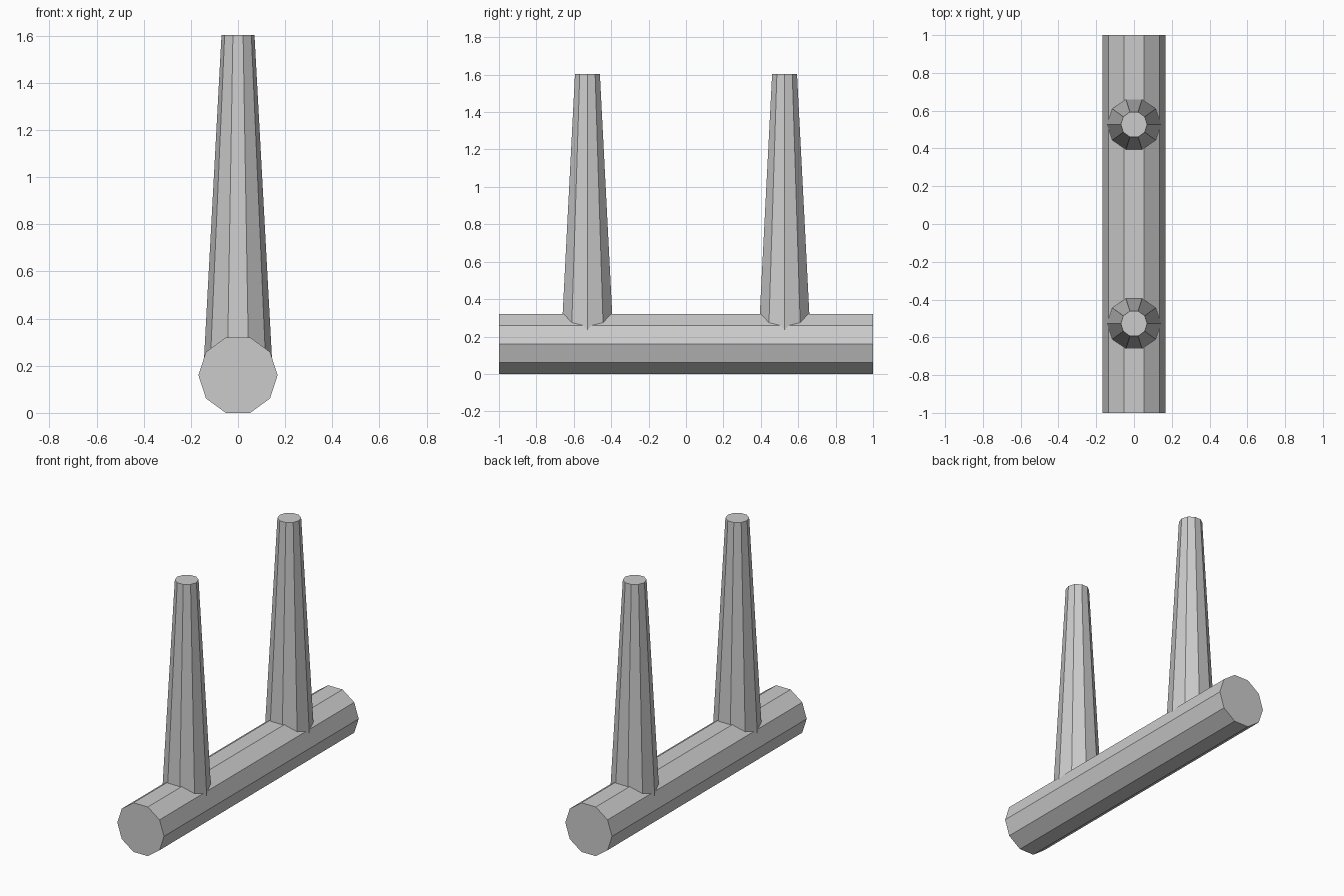
import bpy, bmesh
from math import radians
from mathutils import Matrix

if "Cube" in bpy.data.objects:
    bpy.data.objects.remove(bpy.data.objects["Cube"])


def tapered_cylinder(name, r1, r2, depth, placement):
    """Ten-sided capped cylinder with corners on its local x axis."""
    bm = bmesh.new()
    bmesh.ops.create_cone(bm, cap_ends=True, segments=10, radius1=r1, radius2=r2, depth=depth,
                          matrix=placement @ Matrix.Rotation(radians(90), 4, 'Z'))
    mesh = bpy.data.meshes.new(name)
    bm.to_mesh(mesh)
    bm.free()
    obj = bpy.data.objects.new(name, mesh)
    bpy.context.collection.objects.link(obj)
    return obj


BAR_R, AXIS_Z, TOP_Z, POST_Y = 0.168, 0.16, 1.603, 0.527

# Horizontal base bar lying along y
tapered_cylinder("base_bar", BAR_R, BAR_R, 2.0,
                 Matrix.Translation((0, 0, AXIS_Z)) @ Matrix.Rotation(radians(90), 4, 'X'))

# Two tapered posts rising from the bar's axis
for name, side in (("front_post", -1), ("back_post", 1)):
    tapered_cylinder(name, 0.148, 0.07, TOP_Z - AXIS_Z,
                     Matrix.Translation((0, side * POST_Y, (TOP_Z + AXIS_Z) / 2)))
